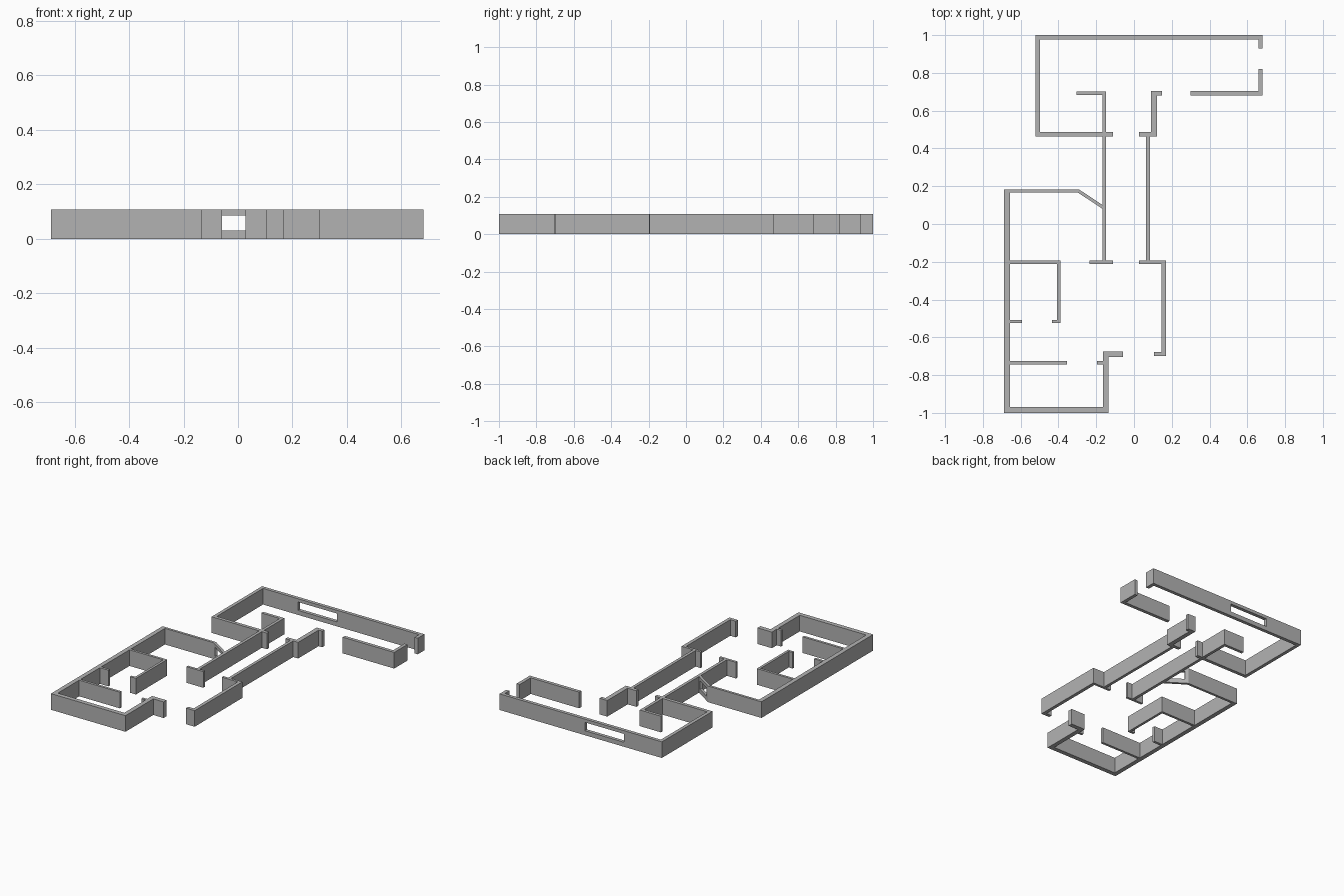
import bpy
import bmesh
from math import atan2
from mathutils import Vector

default_cube = bpy.data.objects.get("Cube")
if default_cube:
    bpy.data.objects.remove(default_cube, do_unlink=True)

HEIGHT = 0.108
SILL, LINTEL = 0.03, 0.086
THIN, MEDIUM, THICK = 0.017, 0.023, 0.03

plaster = bpy.data.materials.new("plaster grey")
plaster.use_nodes = True
plaster.diffuse_color = (0.45, 0.45, 0.45, 1)
plaster.node_tree.nodes["Principled BSDF"].inputs["Base Color"].default_value = plaster.diffuse_color


def wall(name, thickness, *points):
    """Extrude a mitred wall of constant thickness along a centre line."""
    path = [Vector(p) for p in points]
    normals = []
    for a, b in zip(path, path[1:]):
        along = (b - a).normalized()
        normals.append(Vector((-along.y, along.x)))
    bm = bmesh.new()
    pairs = []
    for i, p in enumerate(path):
        before = normals[max(i - 1, 0)]
        after = normals[min(i, len(normals) - 1)]
        offset = (before + after) / (1 + before.dot(after)) * thickness / 2
        pairs.append([bm.verts.new((*(p + s * offset), 0)) for s in (1, -1)])
    for (a, b), (c, d) in zip(pairs, pairs[1:]):
        bm.faces.new((a, b, d, c))
    raised = bmesh.ops.extrude_face_region(bm, geom=bm.faces[:])["geom"]
    top = [g for g in raised if isinstance(g, bmesh.types.BMVert)]
    bmesh.ops.translate(bm, verts=top, vec=(0, 0, HEIGHT))
    bmesh.ops.recalc_face_normals(bm, faces=bm.faces[:])
    mesh = bpy.data.meshes.new(name)
    bm.to_mesh(mesh)
    bm.free()
    mesh.materials.append(plaster)
    obj = bpy.data.objects.new(name, mesh)
    bpy.context.collection.objects.link(obj)
    return obj


def cut_window(target, start, end):
    """Cut a window opening through a wall between two plan points."""
    start, end = Vector(start), Vector(end)
    span = end - start
    middle = (start + end) / 2
    bpy.ops.mesh.primitive_cube_add(size=1, location=(*middle, (SILL + LINTEL) / 2))
    cutter = bpy.context.object
    cutter.name = "window_cutter"
    cutter.hide_render = True
    cutter.scale = (span.length, THICK * 2, LINTEL - SILL)
    cutter.rotation_euler.z = atan2(span.y, span.x)
    opening = target.modifiers.new("window opening", "BOOLEAN")
    opening.operation = "DIFFERENCE"
    opening.solver = "EXACT"
    opening.object = cutter
    bpy.ops.object.select_all(action="DESELECT")
    bpy.context.view_layer.objects.active = target
    target.select_set(True)
    bpy.ops.object.modifier_apply(modifier=opening.name)
    bpy.data.objects.remove(cutter, do_unlink=True)


# Back room
back_wall = wall("back_room_outer_wall", MEDIUM,
                 (-0.11, 0.476), (-0.51, 0.476), (-0.51, 0.989), (0.67, 0.989), (0.67, 0.93))
cut_window(back_wall, (-0.24, 0.989), (0.05, 0.989))
wall("back_room_corner_wall", MEDIUM, (0.67, 0.82), (0.67, 0.692), (0.3, 0.692))

# Corridor, left and right sides with their door jambs
wall("corridor_right_wall", 0.02, (-0.305, 0.692), (-0.158, 0.692), (-0.158, -0.2))
wall("corridor_right_jamb", THIN, (-0.235, -0.202), (-0.11, -0.202))
wall("corridor_left_wall", 0.02, (0.074, 0.476), (0.074, -0.2))
wall("corridor_left_jamb", MEDIUM, (0.027, 0.476), (0.12, 0.476))
wall("corridor_left_pier", THICK, (0.106, 0.464), (0.106, 0.704))
wall("corridor_left_return", MEDIUM, (0.1, 0.692), (0.148, 0.692))

# Entrance side wall
wall("entrance_inner_jamb", THIN, (0.027, -0.202), (0.16, -0.202))
wall("entrance_side_wall", MEDIUM, (0.157, -0.194), (0.157, -0.688), (0.105, -0.688))

# Front rooms
wall("front_rooms_outer_wall", THICK,
     (-0.058, -0.69), (-0.149, -0.69), (-0.149, -0.985), (-0.672, -0.985), (-0.672, 0.182))
bay_wall = wall("angled_window_wall", THIN, (-0.68, 0.174), (-0.293, 0.174), (-0.16, 0.086))
cut_window(bay_wall, (-0.276, 0.163), (-0.184, 0.102))

# Small room partitions
wall("small_room_partition", THIN,
     (-0.66, -0.202), (-0.398, -0.202), (-0.398, -0.516), (-0.434, -0.516))
wall("small_room_stub", THIN, (-0.66, -0.516), (-0.593, -0.516))
wall("front_partition", THIN, (-0.66, -0.735), (-0.355, -0.735))
wall("front_partition_stub", THIN, (-0.196, -0.735), (-0.16, -0.735))
